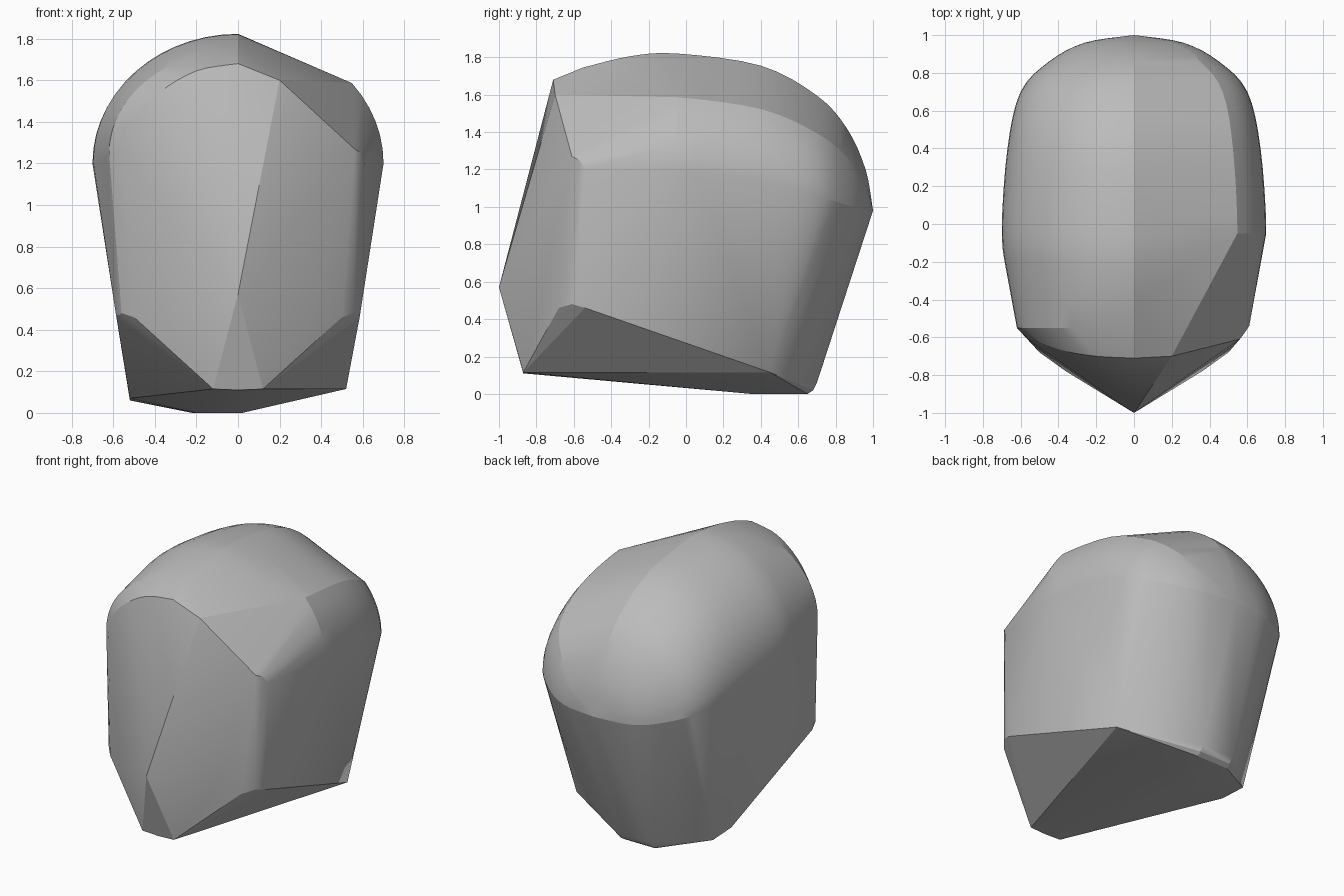
import bpy, bmesh, math
from mathutils import Vector

if "Cube" in bpy.data.objects:
    bpy.data.objects.remove(bpy.data.objects["Cube"], do_unlink=True)

gray = bpy.data.materials.new("plain gray")
gray.use_nodes = True
color = (0.5, 0.5, 0.5, 1)
gray.diffuse_color = color
gray.node_tree.nodes["Principled BSDF"].inputs["Base Color"].default_value = color


def spline(keys, steps):
    """Smooth curve through the key vectors."""
    keys = [Vector(k) for k in keys]
    out = []
    for i in range(len(keys) - 1):
        a, b = keys[i], keys[i + 1]
        before = keys[i - 1] if i else a * 2 - b
        after = keys[i + 2] if i + 2 < len(keys) else b * 2 - a
        for s in range(steps):
            t = s / steps
            out.append(0.5 * (2 * a + (b - before) * t
                              + (2 * before - 5 * a + 4 * b - after) * t * t
                              + (3 * a - before - 3 * b + after) * t ** 3))
    return out + [keys[-1]]


# Dome sections: y, crown height, half width, height of widest line
sections = spline([
    (-0.55, 1.745, 0.62, 1.25), (-0.3, 1.805, 0.665, 1.22),
    (-0.05, 1.82, 0.70, 1.2), (0.4, 1.755, 0.67, 1.14),
    (0.7, 1.595, 0.60, 1.06), (0.86, 1.42, 0.45, 1.01),
    (0.96, 1.2, 0.26, 0.98), (1.0, 0.98, 0.0, 0.98)], 4)

points = []
for y, crown, half, base in sections:
    points.append((0, y, crown))
    for i in range(15):
        a = math.radians(90 * i / 14)
        x, z = half * math.cos(a), base + (crown - base) * math.sin(a)
        points.append((-x, y, z))
        # The left side is sliced flat above its ridge and ahead of its middle
        if y > -0.06 and a < math.radians(42):
            points.append((x, y, z))

# Rounded brow on the right, straight chamfer on the left
points += spline([(0, -0.71, 1.68), (-0.2, -0.7, 1.645), (-0.38, -0.67, 1.54),
                  (-0.52, -0.62, 1.4), (-0.59, -0.57, 1.25)], 4)
points += [(0.2, -0.7, 1.6)]

# Pointed nose, cheek corners and chin
points += [(0, -1, 0.57), (0, -0.87, 0.11)]
for side in (-1, 1):
    cheek = [(0.56, -0.61, 1.27), (0.59, -0.57, 1.25), (0.61, -0.54, 1.2),
             (0.36, -0.78, 0.46), (0.5, -0.68, 0.46), (0.56, -0.61, 0.48),
             (0.585, -0.54, 0.46), (0.12, -0.87, 0.115)]
    points += [(side * x, y, z) for x, y, z in cheek]

# Underside and slanting lower back
points += [(0.52, 0.45, 0.115), (-0.52, 0.45, 0.06), (-0.52, 0.25, 0.07),
           (0.02, 0.35, 0), (-0.2, 0.35, 0)]
for x in (-0.22, 0.02):
    points += [(x, 0.65, 0), (x, 0.68, 0.02), (x, 0.7, 0.06)]

# Wrap everything in one taut shell
bm = bmesh.new()
for p in points:
    bm.verts.new(p)
bmesh.ops.remove_doubles(bm, verts=bm.verts[:], dist=0.002)
bmesh.ops.convex_hull(bm, input=bm.verts[:], use_existing_faces=False)
loose = [v for v in bm.verts if not v.link_faces]
bmesh.ops.delete(bm, geom=loose, context='VERTS')
bmesh.ops.recalc_face_normals(bm, faces=bm.faces[:])
mesh = bpy.data.meshes.new("shell")
bm.to_mesh(mesh)
bm.free()
mesh.materials.append(gray)

shell = bpy.data.objects.new("shell", mesh)
bpy.context.collection.objects.link(shell)
bpy.ops.object.select_all(action='DESELECT')
shell.select_set(True)
bpy.context.view_layer.objects.active = shell
bpy.ops.object.shade_smooth_by_angle(angle=math.radians(15))
